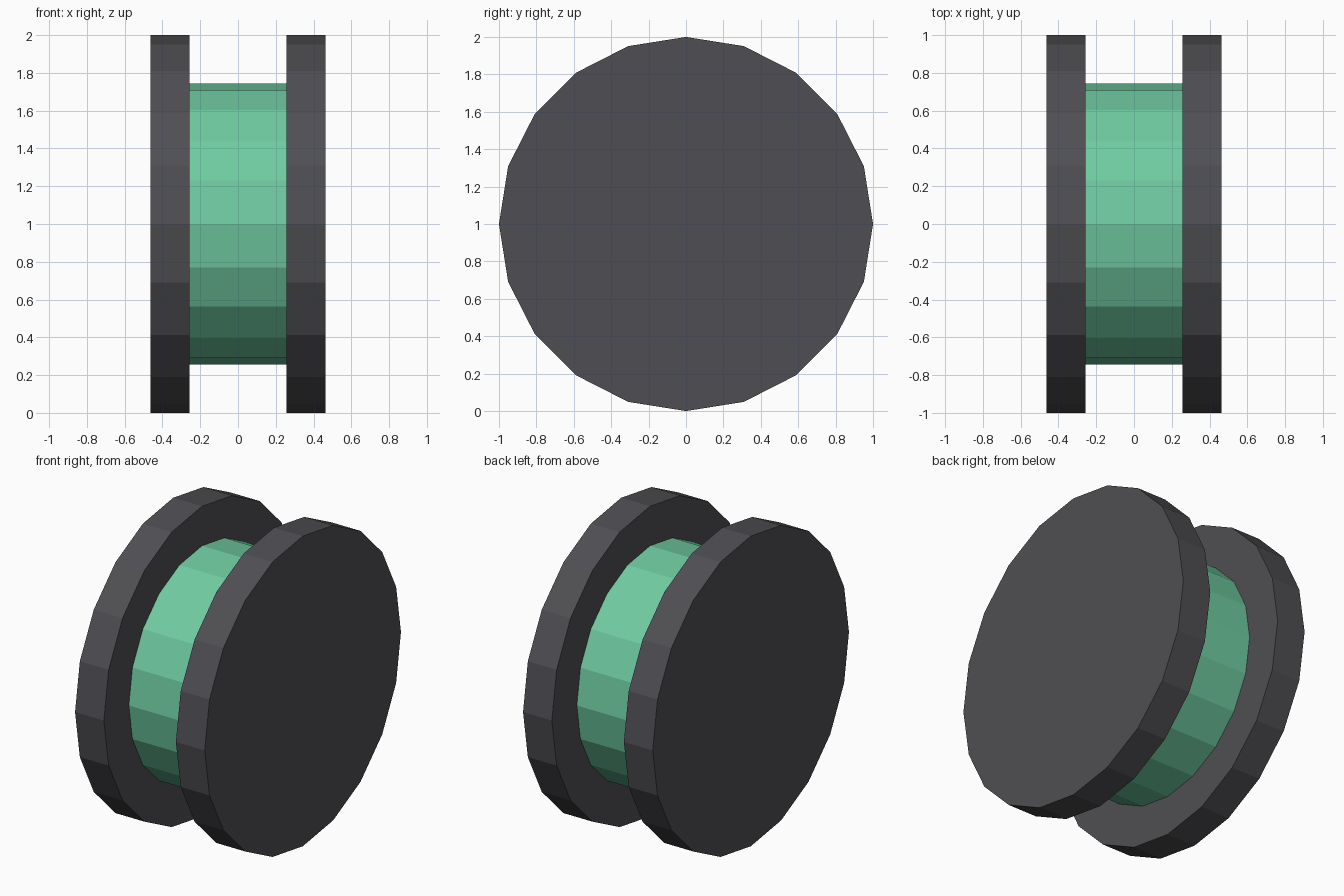
import bpy
from math import pi

if "Cube" in bpy.data.objects:
    bpy.data.objects.remove(bpy.data.objects["Cube"])


def material(name, color):
    mat = bpy.data.materials.new(name)
    mat.diffuse_color = (*color, 1)
    mat.use_nodes = True
    mat.node_tree.nodes["Principled BSDF"].inputs["Base Color"].default_value = mat.diffuse_color
    return mat


def disc(name, radius, x0, x1, mat):
    # 20-sided flat-shaded cylinder lying along x
    bpy.ops.mesh.primitive_cylinder_add(
        vertices=20, radius=radius, depth=x1 - x0,
        location=((x0 + x1) / 2, 0, 1), rotation=(0, pi / 2, 0))
    obj = bpy.context.object
    obj.name = name
    obj.data.materials.append(mat)
    return obj


dark = material("dark_grey", (0.078, 0.076, 0.085))
green = material("green", (0.16, 0.60, 0.36))

INNER, OUTER = 0.257, 0.4625

# green core between the flanges
disc("spool_core", 0.745, -INNER, INNER, green)

# two dark flanges
disc("left_flange", 1.0, -OUTER, -INNER, dark)
disc("right_flange", 1.0, INNER, OUTER, dark)
